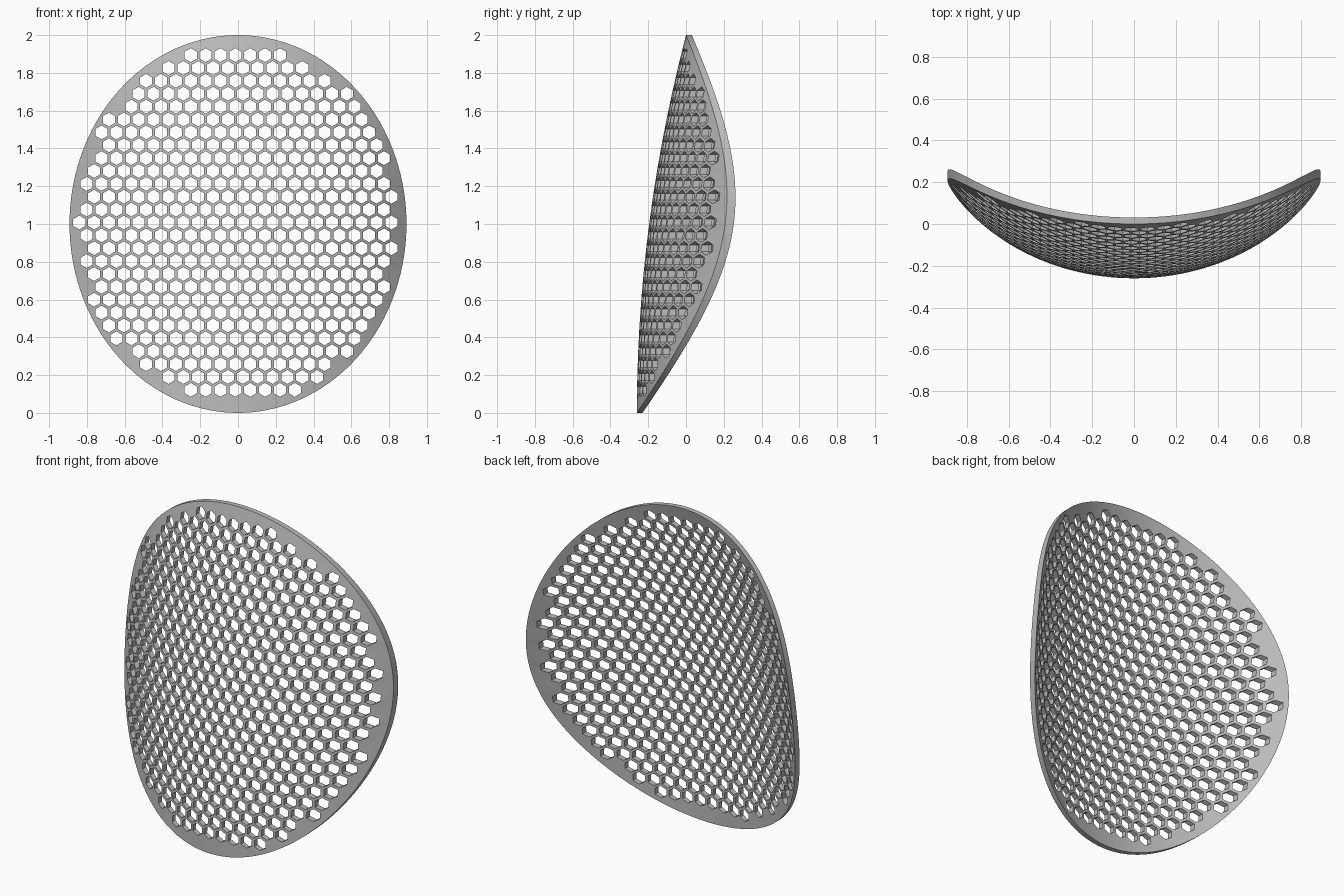
import bpy
import bmesh
from math import sin, cos, tau, sqrt, hypot
from mathutils import Vector
from mathutils.geometry import delaunay_2d_cdt

cube = bpy.data.objects.get("Cube")
if cube:
    bpy.data.objects.remove(cube)

HALF_WIDTH = 0.892
RIM_SIDES = 144
PITCH = 0.0787          # spacing of the holes in a row
HOLE_RADIUS = 0.0368
BEND_RADIUS = 1.19
THICKNESS = 0.03


def front_y(x, z):
    """Front surface: a bowed upright profile bent round a vertical axis."""
    profile = -0.26 + 0.13 * z - 0.065 * (1 - (z - 1) ** 2)
    return profile + BEND_RADIUS - sqrt(BEND_RADIUS ** 2 - x * x)


def back_y(x, z):
    """Back surface, a constant thickness behind the front one."""
    slope_x = x / sqrt(BEND_RADIUS ** 2 - x * x)
    slope_z = 0.13 + 0.13 * (z - 1)
    return front_y(x, z) + THICKNESS * sqrt(1 + slope_x ** 2 + slope_z ** 2)


def reach(x, z):
    """Distance from the middle, where 1 is the oval rim."""
    return hypot(x / HALF_WIDTH, z - 1)


points, owner, edges = [], [], []


def add_loop(loop, tag):
    start = len(points)
    points.extend(loop)
    owner.extend([tag] * len(loop))
    edges.extend((start + i, start + (i + 1) % len(loop)) for i in range(len(loop)))


# Oval outline
add_loop([Vector((HALF_WIDTH * cos(tau * i / RIM_SIDES), 1 + sin(tau * i / RIM_SIDES)))
          for i in range(RIM_SIDES)], -1)

# Honeycomb of six-sided holes that stops short of the rim
hole = 0
for row in range(-13, 14):
    for col in range(-13, 14):
        x = -0.014 + PITCH * (col + 0.5 * (row % 2 == 0))
        z = 1.008 + row * PITCH * sqrt(3) / 2
        if reach(x, z) < 0.948:
            add_loop([Vector((x + HOLE_RADIUS * sin(tau * k / 6),
                              z + HOLE_RADIUS * cos(tau * k / 6))) for k in range(6)], hole)
            hole += 1

# Flat sheet, leaving out the faces that close a hole
verts, _, faces, origin, _, _ = delaunay_2d_cdt(points, edges, [], 0, 1e-6)
tags = [owner[o[0]] if o else -1 for o in origin]
bm = bmesh.new()
sheet = [bm.verts.new((v.x, 0, v.y)) for v in verts]
for face in faces:
    found = {tags[i] for i in face}
    if len(found) > 1 or -1 in found:
        bm.faces.new([sheet[i] for i in face])

# Thicken into a curved plate with straight hole walls
front = list(bm.verts)
result = bmesh.ops.extrude_face_region(bm, geom=list(bm.faces), use_keep_orig=True)
back = [g for g in result["geom"] if isinstance(g, bmesh.types.BMVert)]
for v in front:
    v.co.y = front_y(v.co.x, v.co.z)
for v in back:
    v.co.y = back_y(v.co.x, v.co.z)
bmesh.ops.recalc_face_normals(bm, faces=bm.faces)

mesh = bpy.data.meshes.new("perforated_plate")
bm.to_mesh(mesh)
bm.free()
plate = bpy.data.objects.new("perforated_plate", mesh)
bpy.context.collection.objects.link(plate)

# Plain grey finish
grey = bpy.data.materials.new("plain_grey")
grey.use_nodes = True
grey.diffuse_color = (0.5, 0.5, 0.5, 1)
grey.node_tree.nodes["Principled BSDF"].inputs["Base Color"].default_value = (0.5, 0.5, 0.5, 1)
mesh.materials.append(grey)

bpy.context.view_layer.objects.active = plate
plate.select_set(True)
bpy.ops.object.shade_smooth_by_angle(angle=0.52)
